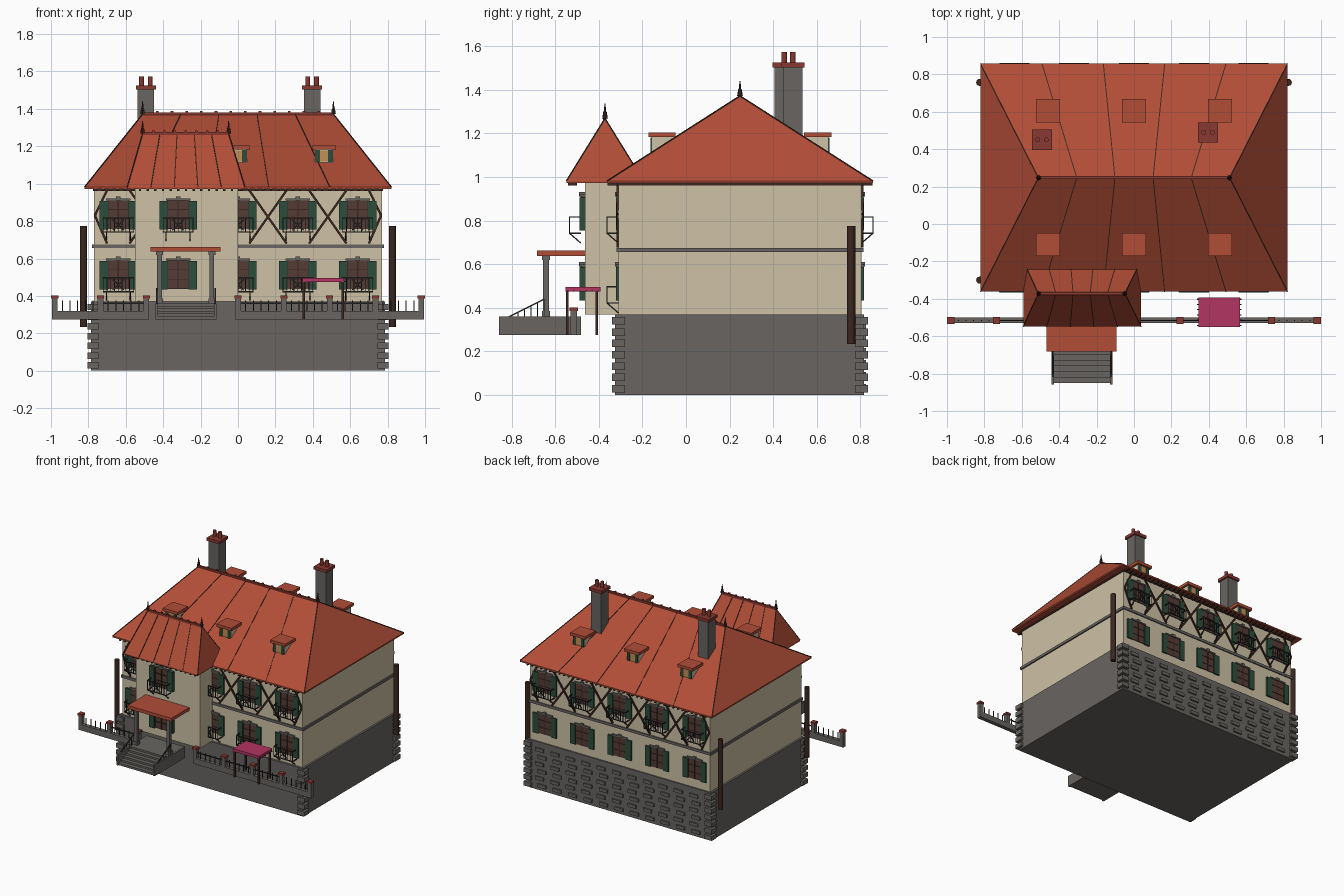
import bpy, bmesh
from mathutils import Vector, Matrix

old = bpy.data.objects.get("Cube")
if old:
    bpy.data.objects.remove(old, do_unlink=True)


def material(name, r, g, b):
    m = bpy.data.materials.new(name)
    m.use_nodes = True
    m.diffuse_color = (r, g, b, 1)
    m.node_tree.nodes["Principled BSDF"].inputs["Base Color"].default_value = (r, g, b, 1)
    return m


RED = material("roof red", .44, .075, .038)
DARKRED = material("cap dark red", .25, .04, .03)
CREAM = material("wall cream", .62, .54, .38)
GREY = material("stone grey", .14, .13, .12)
GREEN = material("shutter green", .025, .075, .045)
BROWN = material("window brown", .09, .045, .036)
TIMBER = material("timber brown", .045, .02, .014)
IRON = material("iron black", .025, .025, .025)
PINK = material("awning pink", .45, .035, .12)
TAN = material("dormer tan", .55, .28, .09)


class Part:
    """Collects simple solids into one named object."""

    def __init__(self, name, mat):
        self.name, self.mat, self.bm = name, mat, bmesh.new()

    def box(self, x0, x1, y0, y1, z0, z1):
        m = Matrix.Translation(((x0 + x1) / 2, (y0 + y1) / 2, (z0 + z1) / 2))
        m = m @ Matrix.Diagonal((abs(x1 - x0), abs(y1 - y0), abs(z1 - z0), 1))
        bmesh.ops.create_cube(self.bm, size=1, matrix=m)

    def block(self, x, y, z0, z1, w, d=None):
        d = d or w
        self.box(x - w / 2, x + w / 2, y - d / 2, y + d / 2, z0, z1)

    def beam(self, p, q, w):
        p, q = Vector(p), Vector(q)
        rot = (q - p).to_track_quat('Z', 'Y').to_matrix().to_4x4()
        m = Matrix.Translation((p + q) / 2) @ rot @ Matrix.Diagonal((w, w, (q - p).length, 1))
        bmesh.ops.create_cube(self.bm, size=1, matrix=m)

    def cone(self, x, y, z0, z1, r0, r1, sides=12):
        bmesh.ops.create_cone(self.bm, cap_ends=True, segments=sides, radius1=r0, radius2=r1,
                              depth=z1 - z0, matrix=Matrix.Translation((x, y, (z0 + z1) / 2)))

    def done(self, smooth=False):
        bmesh.ops.recalc_face_normals(self.bm, faces=self.bm.faces)
        me = bpy.data.meshes.new(self.name)
        self.bm.to_mesh(me)
        self.bm.free()
        me.materials.append(self.mat)
        ob = bpy.data.objects.new(self.name, me)
        bpy.context.collection.objects.link(ob)


FRONT, BACK, BAY = -.31, .805, -.462
COLUMNS = [-.64, -.32, 0, .32, .64]

# Plinth, walls and string course
p = Part("plinth", GREY)
p.box(-.785, .785, -.325, .815, 0, .37)
p.done()
p = Part("walls", CREAM)
p.box(-.77, .77, FRONT, BACK, .37, .975)
p.done()
p = Part("bay_walls", CREAM)
p.box(-.55, 0, BAY, FRONT + .02, .37, .975)
p.done()
p = Part("string_course", GREY)
p.box(-.78, .78, FRONT - .008, BACK + .008, .655, .675)
p.done()

# Corner stones and rough blocks along the back
p = Part("corner_stones", GREY)
for i in range(7):
    z = .012 + i * .052
    for sx in (-1, 1):
        for y in (-.31, .805):
            p.block(sx * .775, y, z, z + .034, .06)
for row in range(6):
    for col in range(11):
        p.block(-.66 + col * .132 + .02 * (row % 2), .815, .025 + row * .055, .05 + row * .055, .07, .022)
p.done()


# Hipped roofs with seams, ridge knobs and finials
def hip_roof(name, x0, x1, y0, y1, z, r0, r1, top, knobs):
    ym = (y0 + y1) / 2
    roof = Part(name, RED)
    b = roof.bm
    rings = [[b.verts.new((x, y, h)) for x, y in ((x0, y0), (x1, y0), (x1, y1), (x0, y1))]
             for h in (z - .01, z)]
    lo, hi = rings
    left, right = b.verts.new((r0, ym, top)), b.verts.new((r1, ym, top))
    b.faces.new(lo)
    for i in range(4):
        j = (i + 1) % 4
        b.faces.new((lo[i], lo[j], hi[j], hi[i]))
    for f in ((hi[0], hi[1], right, left), (hi[1], hi[2], right),
              (hi[2], hi[3], left, right), (hi[3], hi[0], left)):
        b.faces.new(f)
    roof.done()
    seams = Part(name + "_seams", TIMBER)
    for i in range(6):
        t = i / 5
        for y in (y0, y1):
            seams.beam((x0 + (x1 - x0) * t, y, z), (r0 + (r1 - r0) * t, ym, top), .005)
    seams.done()
    ridge = Part(name + "_ridge", DARKRED)
    ridge.box(r0, r1, ym - .008, ym + .008, top - .008, top + .008)
    for i in range(knobs):
        ridge.block(r0 + (r1 - r0) * i / (knobs - 1), ym, top, top + .016, .014)
    ridge.done()
    finial = Part(name + "_finials", TIMBER)
    for x in (r0, r1):
        finial.cone(x, ym, top, top + .03, .013, .008, 8)
        finial.cone(x, ym, top + .03, top + .068, .006, .002, 8)
    finial.done()


hip_roof("main_roof", -.82, .82, -.362, .857, .982, -.51, .51, 1.372, 14)
hip_roof("bay_roof", -.592, .037, -.548, -.195, .982, -.51, -.05, 1.268, 9)

# Rafter tails under the eaves
p = Part("rafter_tails", TIMBER)
for i in range(40):
    x = -.76 + i * .039
    p.block(x, .83, .96, .972, .012, .05)
    if not -.57 < x < .02:
        p.block(x, -.335, .96, .972, .012, .05)
for i in range(15):
    p.block(-.565 + i * .041, -.52, .96, .972, .012, .04)
p.box(-.775, .775, FRONT - .005, BACK + .005, .962, .975)
p.done()

# Timber crosses on the upper floor, front and back
p = Part("timber_crosses", TIMBER)
for y in (FRONT - .003, BACK + .003):
    for x in (-.48, -.16, .16, .48):
        if y < 0 and -.4 < x < 0:
            continue
        for s in (-1, 1):
            p.beam((x - s * .1, y, .68), (x + s * .1, y, .965), .012)
    for s in (-1, 1):
        p.beam((s * .7, y, .965), (s * .765, y, .83), .012)
        p.beam((s * .765, y, .83), (s * .7, y, .68), .012)
p.done()

# Windows with shutters, lintels and iron balconies
shutters, panes = Part("shutters", GREEN), Part("window_panes", BROWN)
frames, lintels = Part("window_frames", TIMBER), Part("lintels", GREY)
iron = Part("balconies", IRON)


def window(x, y, z, d, out=.008):
    panes.box(x - .06, x + .06, y - d * .01, y + d * out * .7, z, z + .155)
    for s in (-1, 1):
        shutters.box(x + s * .056, x + s * .1, y - d * .01, y + d * (out + .004), z - .003, z + .15)
        frames.box(x + s * .053, x + s * .058, y, y + d * out, z, z + .155)
    frames.box(x - .003, x + .003, y, y + d * out, z, z + .155)
    for h in (.05, .105):
        frames.box(x - .055, x + .055, y, y + d * out, z + h - .002, z + h + .002)
    lintels.box(x - .065, x + .065, y, y + d * (out + .004), z + .153, z + .163)
    lintels.box(x - .012, x + .012, y, y + d * (out + .007), z + .153, z + .174)


def balcony(x, y, z, d):
    e, w = y + d * .052, .08
    for h in (0, .075):
        iron.beam((x - w, e, z + h), (x + w, e, z + h), .006)
        for s in (-1, 1):
            iron.beam((x + s * w, y, z + h), (x + s * w, e, z + h), .006)
    for i in range(9):
        bx = x - w + i * w / 4
        iron.beam((bx, e, z), (bx, e, z + .075), .004)
    for s in (-1, 1):
        iron.beam((x - s * .03, e, z + .01), (x + s * .03, e, z + .065), .006)
        iron.beam((x + s * w * .8, y, z - .045), (x + s * w * .8, e, z), .006)


for x in COLUMNS:
    for z in (.437, .757):
        window(x, BACK, z, 1)
        if x == -.32:
            window(x, BAY, z, -1, .022)
        else:
            window(x, FRONT, z, -1)
            balcony(x, FRONT, z - .015, -1)
    balcony(x, BACK, .742, 1)
balcony(-.32, BAY - .02, .742, -1)
for part in (shutters, panes, frames, lintels, iron):
    part.done()

# Dormers
body, cap = Part("dormers", CREAM), Part("dormer_caps", RED)
pane, leaf = Part("dormer_panes", TAN), Part("dormer_shutters", GREEN)
for x in (-.46, 0, .46):
    for y, d in ((-.155, -1), (.65, 1)):
        body.box(x - .048, x + .048, y, y - d * .1, 1.1, 1.185)
        cap.box(x - .064, x + .064, y + d * .017, y - d * .108, 1.183, 1.205)
        pane.box(x - .022, x + .022, y, y + d * .004, 1.118, 1.178)
        for s in (-1, 1):
            leaf.box(x + s * .022, x + s * .045, y, y + d * .007, 1.115, 1.18)
for part in (body, cap, pane, leaf):
    part.done()

# Chimneys
stack, cap = Part("chimneys", GREY), Part("chimney_caps", DARKRED)
for x, y in ((-.492, .45), (.396, .49)):
    stack.block(x, y, 1.0, 1.505, .088)
    cap.block(x, y, 1.503, 1.526, .108)
    for s in (-1, 1):
        cap.cone(x + s * .023, y, 1.526, 1.572, .013, .013)
stack.done()
cap.done()

# Downpipes
p = Part("downpipes", TIMBER)
for x, y in ((.825, .757), (-.825, .757), (-.825, -.3)):
    p.cone(x, y, .235, .775, .019, .019)
p.done()

# Porch roof, columns and steps
p = Part("porch_roof", RED)
p.box(-.467, -.093, -.682, BAY, .637, .662)
p.done()
p = Part("porch_columns", GREY)
for x in (-.42, -.14):
    p.block(x, -.642, .36, .637, .026)
    p.block(x, -.642, .62, .637, .038)
    p.block(x, -.642, .36, .385, .038)
p.done()
p = Part("steps", GREY)
for i in range(6):
    p.box(-.43, -.125, -.85 + i * .03, -.485, .275, .291 + i * .014)
for x in (-.434, -.121):
    p.block(x, -.67, .275, .36, .014, .375)
p.done()
p = Part("step_railings", IRON)
for x in (-.434, -.121):
    p.beam((x, -.82, .355), (x, -.65, .44), .007)
    for i in range(6):
        p.block(x, -.8 + i * .03, .35, .365 + i * .015, .004)
p.done()

# Garden wall with posts and railings
wall, cap, bars = Part("garden_wall", GREY), Part("post_caps", DARKRED), Part("garden_railings", IRON)
for x0, x1 in ((-.98, -.49), (0, .98)):
    wall.box(x0, x1, -.53, -.5, .275, .32)
    for i in range(round((x1 - x0) / .245) + 1):
        x = x0 + i * .245
        wall.block(x, -.515, .275, .388, .03)
        cap.block(x, -.515, .386, .402, .038)
        if x < x1 - .1:
            for k in range(1, 6):
                bars.block(x + k * .041, -.515, .31, .375, .005)
            if abs(x + .12) < .75:
                bars.box(x, x + .245, -.518, -.512, .358, .365)
for part in (wall, cap, bars):
    part.done()

# Garden awning
p = Part("awning", PINK)
p.box(.345, .567, -.552, -.392, .474, .495)
p.done()
p = Part("awning_frame", TIMBER)
for x in (.352, .56):
    for y in (-.544, -.41):
        p.block(x, y, .275, .475, .012)
for i in range(6):
    p.box(.336, .576, -.545 + i * .028, -.539 + i * .028, .474, .48)
p.done()
